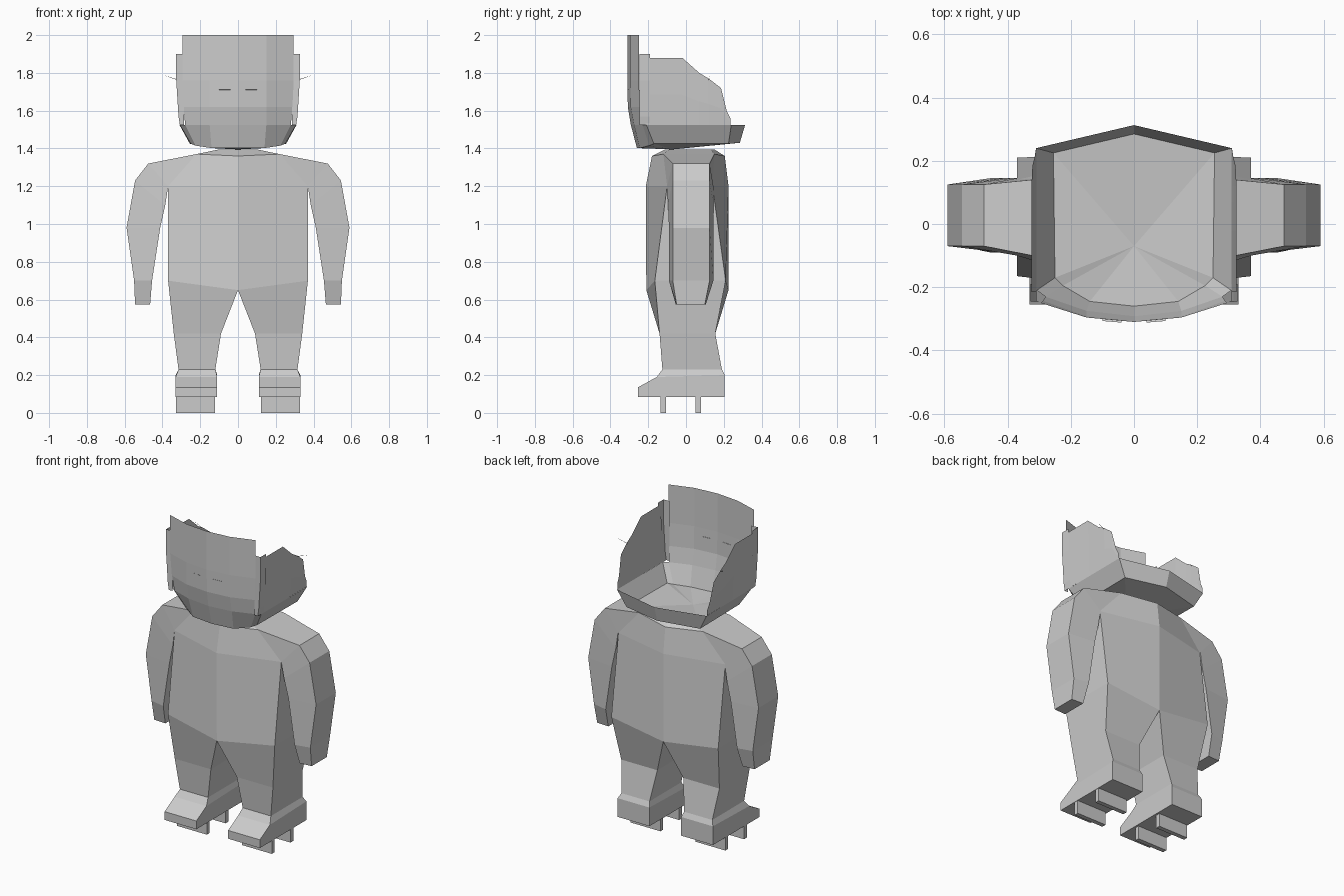
import bpy, bmesh

grey = bpy.data.materials.new("plain grey")
grey.diffuse_color = (0.6, 0.6, 0.6, 1)


def build(name, verts, faces, mirror=True):
    """Mesh object; right half is mirrored across x = 0."""
    me = bpy.data.meshes.new(name)
    me.from_pydata(verts, [], faces)
    bm = bmesh.new()
    bm.from_mesh(me)
    bmesh.ops.remove_doubles(bm, verts=bm.verts, dist=0.0005)
    bmesh.ops.recalc_face_normals(bm, faces=bm.faces)
    bm.to_mesh(me)
    bm.free()
    me.materials.append(grey)
    ob = bpy.data.objects.new(name, me)
    bpy.context.collection.objects.link(ob)
    if mirror:
        m = ob.modifiers.new("mirror", 'MIRROR')
        m.merge_threshold = 0.001
    return ob


def loft(name, rings, closed=False, cap_start=False, cap_end=False):
    """Skin a list of equally long rings."""
    n = len(rings[0])
    verts = [p for r in rings for p in r]
    faces = []
    for i in range(len(rings) - 1):
        for j in range(n if closed else n - 1):
            k = (j + 1) % n
            faces.append((i * n + j, i * n + k, (i + 1) * n + k, (i + 1) * n + j))
    if cap_start:
        faces.append(tuple(range(n))[::-1])
    if cap_end:
        faces.append(tuple(range(len(verts) - n, len(verts))))
    return build(name, verts, faces)


def rect(x0, x1, y0, y1, zf, zb):
    """Four corners, front edge at zf and back edge at zb."""
    return [(x0, y0, zf), (x1, y0, zf), (x1, y1, zb), (x0, y1, zb)]


# torso: half rings from front centre round the side to back centre
hem = [(0, -.21, .65), (.37, -.165, .70), (.37, .21, .70), (0, .225, .65)]
loft("torso", [
    hem,
    [(0, -.213, 1.2), (.37, -.10, 1.2), (.37, .14, 1.2), (0, .225, 1.2)],
    [(0, -.18, 1.36), (.22, -.12, 1.37), (.22, .15, 1.37), (0, .205, 1.36)],
    [(0, -.11, 1.395), (.1, -.09, 1.395), (.1, .13, 1.395), (0, .15, 1.395)],
], cap_end=True)

# arms: outer x, outer z, inner x, inner z, outer y range, inner y range
arm = [
    (.22, 1.37, .37, 1.20, -.12, .15, -.10, .14),
    (.475, 1.32, .37, 1.20, -.07, .125, -.10, .145),
    (.545, 1.23, .385, 1.10, -.07, .125, -.095, .145),
    (.59, .98, .412, .98, -.07, .125, -.09, .145),
    (.55, .70, .455, .70, -.07, .125, -.09, .145),
    (.545, .575, .465, .575, -.05, .10, -.055, .105),
]
loft("arm", [[(xo, a, zo), (xo, b, zo), (xi, d, zi), (xi, c, zi)]
             for xo, zo, xi, zi, a, b, c, d in arm], closed=True, cap_end=True)

# legs
loft("leg", [
    hem,
    rect(.09, .34, -.14, .155, .42, .42),
    rect(.12, .315, -.125, .19, .23, .23),
], closed=True)

# feet
loft("foot", [
    rect(.12, .315, -.125, .19, .23, .23),
    rect(.11, .33, -.155, .205, .19, .20),
    rect(.11, .33, -.255, .205, .135, .14),
    rect(.11, .33, -.255, .205, .083, .083),
], closed=True, cap_end=True)

# sandal teeth
for label, y in (("front", -.12), ("back", .065)):
    loft("sandal_tooth_" + label, [
        rect(.122, .328, y - .014, y + .014, z, z) for z in (.085, 0)
    ], closed=True, cap_start=True, cap_end=True)

# head bowl: floor fan and flared lower wall
low = [(0, -.26, 1.402), (.14, -.245, 1.402), (.225, -.195, 1.415),
       (.25, -.17, 1.425), (.255, .225, 1.425), (0, .285, 1.43)]
rim = [(0, -.292, 1.525), (.15, -.275, 1.525), (.28, -.23, 1.525),
       (.308, -.21, 1.525), (.31, .24, 1.525), (0, .313, 1.525)]
loft("head_bowl", [low, rim])
build("head_floor", low + [(0, -.07, 1.395)],
      [(i, i + 1, 6) for i in range(5)])

# curved face panel, standing taller than the sides
loft("face_panel", [
    rim[:3],
    [(0, -.308, 1.62), (.15, -.293, 1.62), (.288, -.243, 1.62)],
    [(0, -.31, 1.76), (.15, -.296, 1.76), (.295, -.25, 1.76)],
    [(0, -.31, 2), (.15, -.296, 2), (.295, -.25, 2)],
])

# side walls with a stepped, falling top edge
steps = [(-.215, 1.88), (-.02, 1.88), (.07, 1.80), (.12, 1.77),
         (.185, 1.72), (.215, 1.60), (.235, 1.56)]
loft("head_side", [
    [(.309, y, 1.525), (.309 + .016 * min(1, (z - 1.525) / .25) * .6, y, 1.525 + (z - 1.525) * .45),
     (.309 + .016 * min(1, (z - 1.525) / .25), y, z)] for y, z in steps])

# upright locks joining the face panel to the sides
loft("side_lock", [
    [(.285, -.243, z), (x, -.245, z), (x, -.19, z)]
    for z, x in ((1.525, .308), (1.57, .315), (1.76, .327), (1.90, .327))])

# thin eye lines and whiskers
loft("eye_line", [[(x, y, 1.708), (x, y - .008, 1.712)]
                  for x, y in ((.04, -.304), (.10, -.299))])
build("whisker", [(.322, .12, 1.762), (.322, .12, 1.766), (.40, .13, 1.79)],
      [(0, 1, 2)])
